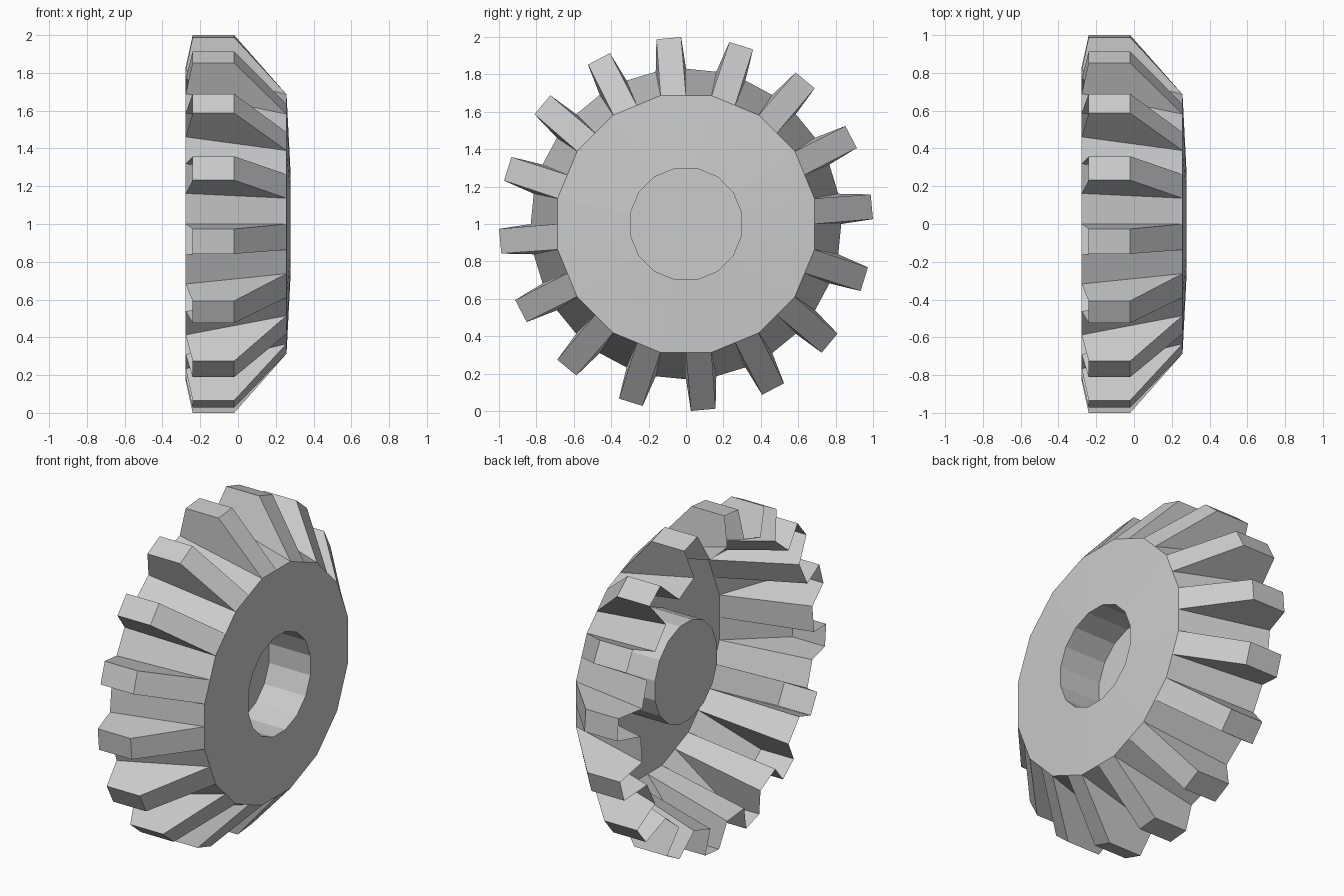
import bpy, bmesh
from math import radians, sin, cos

if "Cube" in bpy.data.objects:
    bpy.data.objects.remove(bpy.data.objects["Cube"])

TEETH = 16
STEP = 360 / (2 * TEETH)
bm = bmesh.new()


def pt(x, r, deg):
    a = radians(deg)
    return bm.verts.new((x, r * cos(a), 1 + r * sin(a)))


# rings: wide open back rim, 16-sided front rim (odd vertices are corners), hub
n = 2 * TEETH
back = [pt(-0.277, 0.83, i * STEP) for i in range(n)]
front = [pt(0.257, 0.70 if i % 2 else 0.70 * cos(radians(STEP)), i * STEP) for i in range(n)]
hub_front = [pt(0.277, 0.303, (2 * i + 1) * STEP) for i in range(TEETH)]
hub_back = [pt(0.0, 0.303, (2 * i + 1) * STEP) for i in range(TEETH)]

for i in range(n):
    j = (i + 1) % n
    if i % 2:
        # root between two teeth
        bm.faces.new((back[i], back[j], front[j], front[i]))
    else:
        # hollow tooth, open at the back
        mid, half = i * STEP + 5.3, 3.8
        b0, b1 = pt(-0.24, 1, mid - half), pt(-0.24, 1, mid + half)
        f0, f1 = pt(-0.02, 1, mid - half), pt(-0.02, 1, mid + half)
        bm.faces.new((b0, b1, f1, f0))
        bm.faces.new((f0, f1, front[j], front[i]))
        bm.faces.new((back[i], b0, f0, front[i]))
        bm.faces.new((b1, back[j], front[j], f1))

# slightly domed front plate and blind hub
for k in range(TEETH):
    m = (k + 1) % TEETH
    c0, c1, c2 = 2 * k + 1, (2 * k + 2) % n, (2 * k + 3) % n
    bm.faces.new((front[c0], front[c1], front[c2], hub_front[m], hub_front[k]))
    bm.faces.new((hub_front[k], hub_front[m], hub_back[m], hub_back[k]))
bm.faces.new(hub_back)

bmesh.ops.recalc_face_normals(bm, faces=bm.faces[:])
mesh = bpy.data.meshes.new("bevel_gear")
bm.to_mesh(mesh)
bm.free()
bpy.context.collection.objects.link(bpy.data.objects.new("bevel_gear", mesh))
